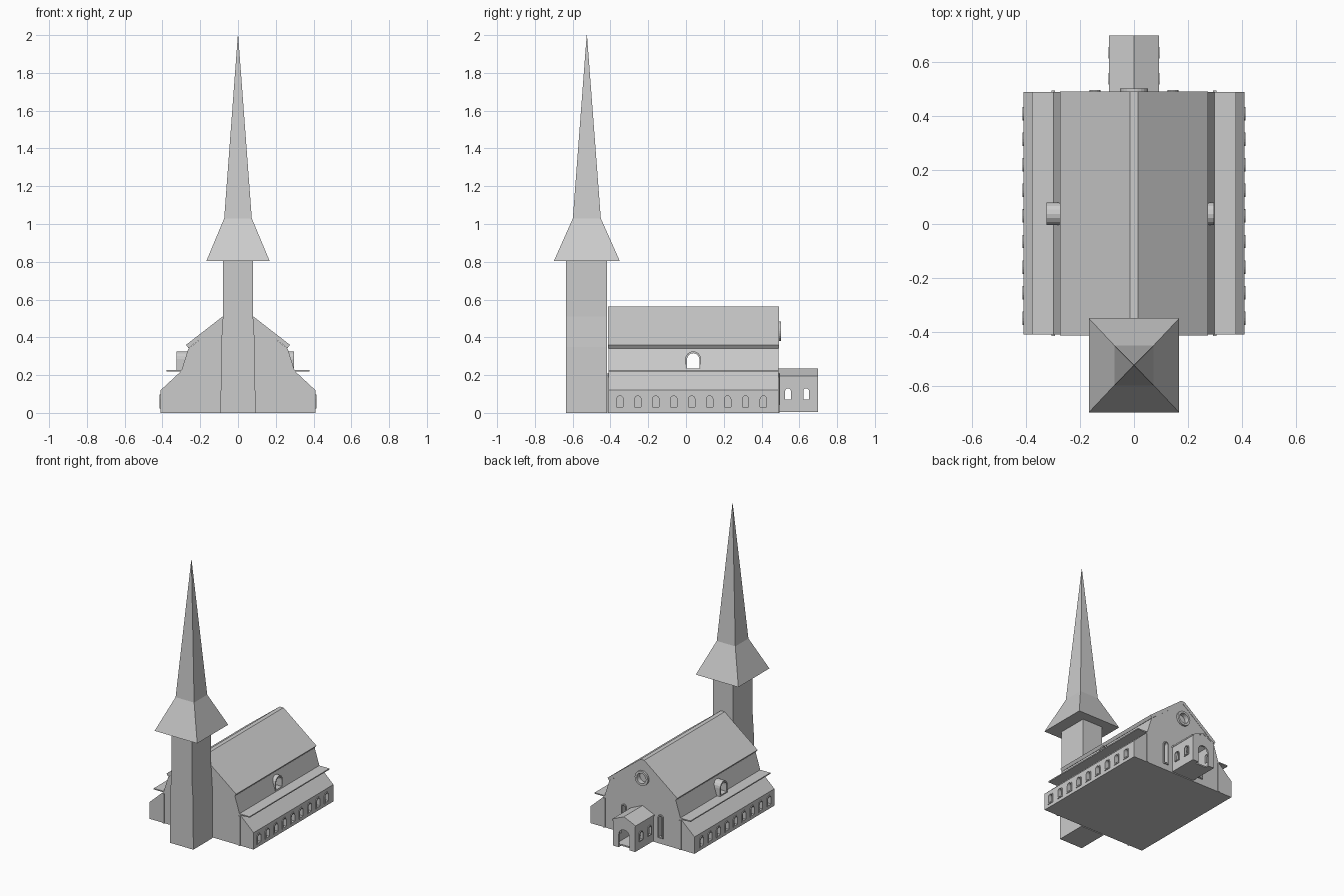
import bpy, bmesh, math

if "Cube" in bpy.data.objects:
    bpy.data.objects.remove(bpy.data.objects["Cube"])


def make(name, verts, faces):
    bm = bmesh.new()
    vs = [bm.verts.new(v) for v in verts]
    for f in faces:
        bm.faces.new([vs[i] for i in f])
    bmesh.ops.recalc_face_normals(bm, faces=bm.faces)
    me = bpy.data.meshes.new(name)
    bm.to_mesh(me)
    bm.free()
    ob = bpy.data.objects.new(name, me)
    bpy.context.collection.objects.link(ob)
    return ob


def place(p, d, axis):
    return (p[0], d, p[1]) if axis == 'y' else (d, p[0], p[1])


def prism(name, prof, axis, a, b):
    """Closed profile extruded along x or y."""
    n = len(prof)
    verts = [place(p, d, axis) for d in (a, b) for p in prof]
    faces = [list(range(n)), list(range(n, 2 * n))]
    faces += [(i, (i + 1) % n, n + (i + 1) % n, n + i) for i in range(n)]
    return make(name, verts, faces)


def ring(name, outer, inner, axis, a, b):
    """Hollow frame between two matching outlines."""
    n = len(outer)
    verts = [place(p, d, axis) for d in (a, b) for o in (outer, inner) for p in o]
    faces = []
    for i in range(n):
        j = (i + 1) % n
        for p, q in ((0, 1), (1, 3), (3, 2), (2, 0)):
            faces.append((p * n + i, p * n + j, q * n + j, q * n + i))
    return make(name, verts, faces)


def arch(c, z0, w, h, seg=8):
    r = w / 2
    pts = [(c - r, z0), (c + r, z0)]
    return pts + [(c + r * math.cos(math.pi * i / seg),
                   z0 + h - r + r * math.sin(math.pi * i / seg)) for i in range(seg + 1)]


def circle(z, r, n=24):
    return [(r * math.cos(2 * math.pi * i / n), z + r * math.sin(2 * math.pi * i / n)) for i in range(n)]


def mirror_profile(half):
    return half + [(-x, z) for x, z in reversed(half) if x > 0]


def stack(name, levels, cy):
    """Square-plan tower from (half x, half y, z) levels."""
    verts = [(sx * hx, cy + sy * hy, z) for hx, hy, z in levels
             for sx, sy in ((-1, -1), (1, -1), (1, 1), (-1, 1))]
    faces = [(0, 1, 2, 3), tuple(range(len(verts) - 4, len(verts)))]
    for k in range(0, len(verts) - 4, 4):
        faces += [(k + i, k + (i + 1) % 4, k + 4 + (i + 1) % 4, k + 4 + i) for i in range(4)]
    return make(name, verts, faces)


def cut(target, cutter):
    m = target.modifiers.new("cut", 'BOOLEAN')
    m.operation, m.object, m.solver = 'DIFFERENCE', cutter, 'EXACT'
    bpy.context.view_layer.objects.active = target
    bpy.ops.object.modifier_apply(modifier=m.name)
    bpy.data.objects.remove(cutter)


Y0, Y1 = -0.41, 0.49

# Nave and side aisles, one cross-section
nave = prism("nave", mirror_profile([(0.41, 0), (0.41, 0.12), (0.30, 0.222),
                                     (0.263, 0.34), (0, 0.548)]), 'y', Y0, Y1)

# Main roof with flat ridge
prism("main_roof", [(0.015, 0.562), (0.275, 0.36), (0.262, 0.342), (0, 0.545),
                    (-0.262, 0.342), (-0.275, 0.36), (-0.015, 0.562)], 'y', Y0 - 0.004, Y1 + 0.002)

# Ledges and end pilasters on both sides
for s in (-1, 1):
    prism("ledge", [(s * 0.28, 0.218), (s * 0.378, 0.218), (s * 0.378, 0.226), (s * 0.28, 0.226)],
          'y', Y0, Y1)
    prism("pilaster", [(s * 0.293, 0), (s * 0.307, 0), (s * 0.307, 0.21), (s * 0.293, 0.21)],
          'y', Y0 - 0.006, Y1 + 0.006)

# Aisle windows
for k in range(9):
    y = -0.35 + 0.095 * k
    inner, outer = arch(y, 0.03, 0.034, 0.06), arch(y, 0.022, 0.05, 0.076)
    for s in (-1, 1):
        cut(nave, prism("cutter", inner, 'x', s * 0.38, s * 0.45))
        ring("aisle_window_frame", outer, inner, 'x', s * 0.405, s * 0.415)

# Dormers, open through the nave
d_in, d_out = arch(0.038, 0.236, 0.066, 0.08), arch(0.038, 0.228, 0.084, 0.098)
cut(nave, prism("cutter", d_in, 'x', -0.4, 0.4))
ring("dormer_left", d_out, d_in, 'x', -0.325, -0.25)
ring("dormer_right", d_out, d_in, 'x', 0.25, 0.297)

# Tall back windows and round window
for x in (-0.145, 0.145):
    inner, outer = arch(x, 0.05, 0.024, 0.15), arch(x, 0.042, 0.04, 0.166)
    cut(nave, prism("cutter", inner, 'y', 0.465, 0.55))
    ring("back_window_frame", outer, inner, 'y', 0.48, 0.498)
cut(nave, prism("cutter", circle(0.433, 0.036), 'y', 0.47, 0.55))
ring("round_window_frame", circle(0.433, 0.052), circle(0.433, 0.036), 'y', 0.48, 0.504)

# Hollow back porch with door and side windows
porch = prism("porch", mirror_profile([(0.088, 0.006), (0.088, 0.188), (0, 0.226)]), 'y', 0.48, 0.698)
cut(porch, prism("cutter", mirror_profile([(0.076, 0.016), (0.076, 0.178), (0, 0.212)]), 'y', 0.491, 0.686))
door = arch(0, 0.0, 0.085, 0.14)
cut(porch, prism("cutter", door, 'y', 0.67, 0.75))
for y in (0.54, 0.636):
    inner, outer = arch(y, 0.07, 0.03, 0.06), arch(y, 0.064, 0.042, 0.072)
    cut(porch, prism("cutter", inner, 'x', -0.2, 0.2))
    for s in (-1, 1):
        ring("porch_window_frame", outer, inner, 'x', s * 0.082, s * 0.094)
prism("porch_roof", [(0, 0.235), (0.093, 0.194), (0.093, 0.184), (0, 0.224),
                     (-0.093, 0.184), (-0.093, 0.194)], 'y', 0.485, 0.70)

# Tower and flared spire
stack("tower", [(0.092, 0.109, 0), (0.09, 0.109, 0.35), (0.08, 0.109, 0.51), (0.08, 0.109, 0.81)], -0.526)
stack("spire", [(0.168, 0.175, 0.803), (0.073, 0.074, 1.03), (0.0008, 0.0008, 2.0)], -0.525)
